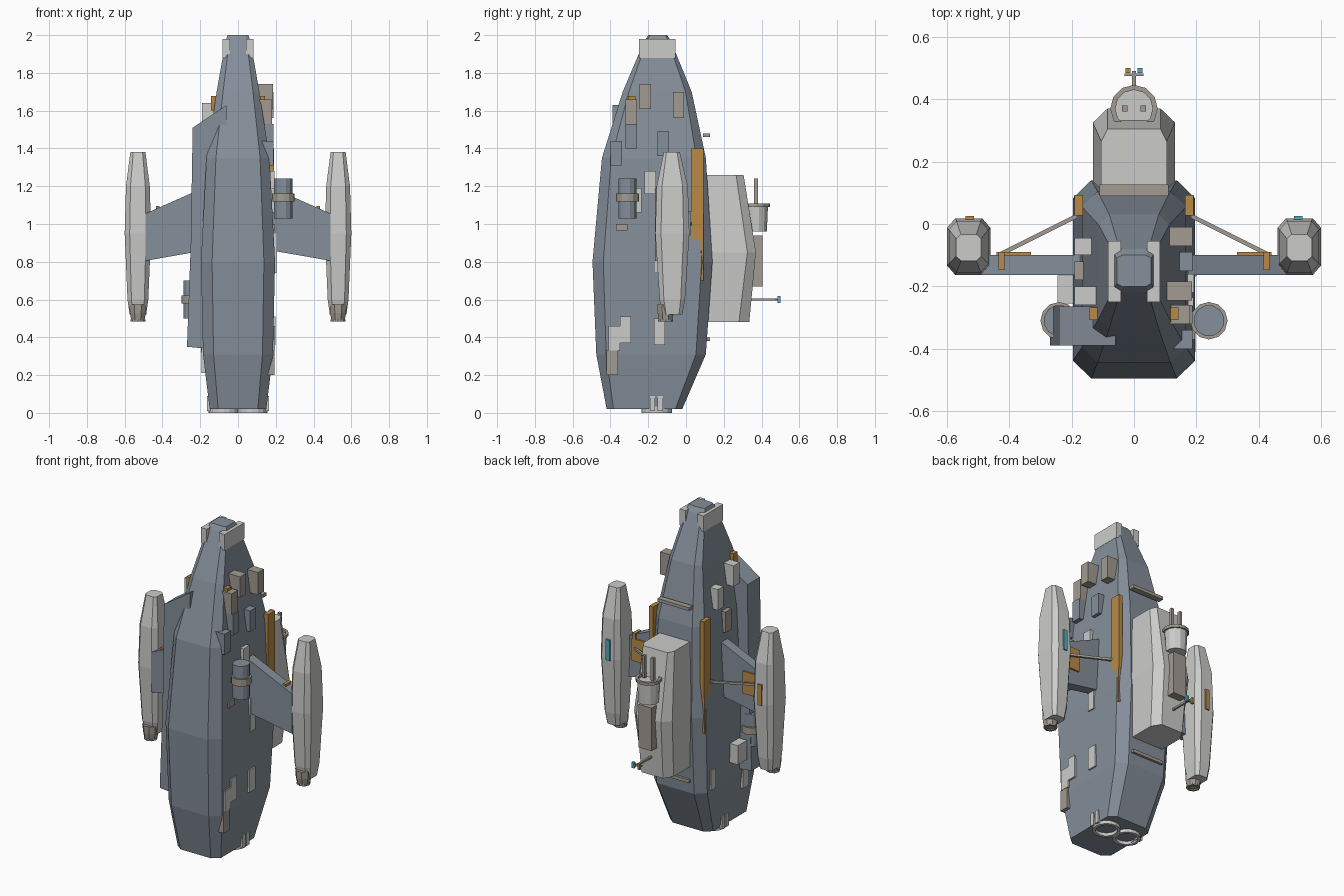
import bpy, bmesh, math
from mathutils import Vector

if "Cube" in bpy.data.objects:
    bpy.data.objects.remove(bpy.data.objects["Cube"])


def material(name, rgb):
    m = bpy.data.materials.new(name)
    m.diffuse_color = (*rgb, 1)
    m.use_nodes = True
    m.node_tree.nodes["Principled BSDF"].inputs["Base Color"].default_value = m.diffuse_color
    return m


HULL = material("blue_grey", (0.235, 0.275, 0.325))
LIGHT = material("light_grey", (0.60, 0.60, 0.59))
TAN = material("warm_grey", (0.36, 0.33, 0.285))
ORANGE = material("ochre", (0.48, 0.255, 0.06))
TEAL = material("teal", (0.09, 0.42, 0.50))


def finish(name, bm, mat):
    bmesh.ops.recalc_face_normals(bm, faces=bm.faces)
    me = bpy.data.meshes.new(name)
    bm.to_mesh(me)
    bm.free()
    me.materials.append(mat)
    ob = bpy.data.objects.new(name, me)
    bpy.context.collection.objects.link(ob)
    return ob


def loft(name, rings, mat):
    """Skin a list of equal-length closed rings and cap both ends."""
    bm = bmesh.new()
    vr = [[bm.verts.new(p) for p in r] for r in rings]
    n = len(vr[0])
    for a, b in zip(vr, vr[1:]):
        for i in range(n):
            j = (i + 1) % n
            bm.faces.new((a[i], a[j], b[j], b[i]))
    bm.faces.new(vr[0])
    bm.faces.new(vr[-1])
    return finish(name, bm, mat)


def octagon(z, hx, y0, y1, cx=0, fx=0.7, fy=0.09):
    """Chamfered rectangle section."""
    d = (y1 - y0) * fy
    w = hx * fx
    pts = [(-w, y0), (w, y0), (hx, y0 + d), (hx, y1 - d),
           (w, y1), (-w, y1), (-hx, y1 - d), (-hx, y0 + d)]
    return [(cx + x, y, z) for x, y in pts]


def box(name, x, y, z, mat):
    ring = lambda h: [(x[0], y[0], h), (x[1], y[0], h), (x[1], y[1], h), (x[0], y[1], h)]
    return loft(name, [ring(z[0]), ring(z[1])], mat)


def prism(name, x, y, profile, mat, n=12):
    """Turned part on a vertical axis, profile of (radius, z)."""
    rings = [[(x + r * math.cos(math.tau * (i + .5) / n), y + r * math.sin(math.tau * (i + .5) / n), z)
              for i in range(n)] for r, z in profile]
    return loft(name, rings, mat)


def ring(name, x, y, ro, ri, z0, z1, mat, n=12):
    """Open tube with thickness."""
    bm = bmesh.new()
    prof = [(ro, z0), (ro, z1), (ri, z1), (ri, z0)]
    vs = [[bm.verts.new((x + r * math.cos(math.tau * i / n), y + r * math.sin(math.tau * i / n), z))
           for r, z in prof] for i in range(n)]
    for i in range(n):
        a, b = vs[i], vs[(i + 1) % n]
        for k in range(4):
            bm.faces.new((a[k], b[k], b[(k + 1) % 4], a[(k + 1) % 4]))
    return finish(name, bm, mat)


def rod(name, p, q, r, mat):
    """Square rod between two points."""
    p, q = Vector(p), Vector(q)
    d = (q - p).normalized()
    u = d.cross(Vector((0, 0, 1))).normalized() * r
    v = d.cross(u).normalized() * r
    return loft(name, [[c + u + v, c + u - v, c - u - v, c - u + v] for c in (p, q)], mat)


# Main hull: z, half width, front y, back y
HULL_RINGS = [(0.02, .15, -.42, -.02), (.31, .185, -.475, .105), (.8, .196, -.495, .14),
              (1.35, .167, -.445, .105), (1.7, .113, -.335, .03), (1.9, .078, -.25, -.052),
              (1.97, .066, -.22, -.08), (2.0, .055, -.2, -.1)]
loft("main_hull", [octagon(*r) for r in HULL_RINGS], HULL)


def hull_x(z):
    for a, b in zip(HULL_RINGS, HULL_RINGS[1:]):
        if a[0] <= z <= b[0]:
            return a[1] + (b[1] - a[1]) * (z - a[0]) / (b[0] - a[0])
    return .15


# Rear module with chamfered back edges: z, half width, shoulder y, back half width, back y
loft("rear_module", [[(-h, .08, z), (h, .08, z), (h, s, z), (c, b, z), (-c, b, z), (-h, s, z)]
                     for z, h, s, c, b in [(.48, .11, .28, .075, .335), (.85, .132, .325, .085, .37),
                                           (1.26, .105, .265, .085, .305)]], LIGHT)
prism("rear_drum", 0, .37, [(.06, .96), (.066, 1.09)], LIGHT)
ring("rear_drum_rim", 0, .37, .076, .06, 1.09, 1.108, TAN)
box("rear_pack", (-.045, .045), (.33, .405), (.67, .94), TAN)
rod("antenna", (0, .32, .6), (0, .49, .6), .006, TAN)
rod("antenna_bar", (-.03, .478, .6), (.03, .478, .6), .004, TAN)
for z in (.39, 1.47):
    box("cross_bar", (-.11, .11), (.09, .126), (z - .01, z + .01), TAN)

# Side panel slab on the left flank
slab = [(-.06, 1.63), (-.24, 1.51), (-.25, .9), (-.27, .35), (-.06, .33)]
loft("flank_slab", [[(x, y, z) for x, z in slab] for y in (-.39, -.265)], HULL)

# Canisters with bands
for x, z0, z1, b in ((.24, 1.03, 1.24, 1.14), (-.24, .5, .7, .6)):
    prism("canister", x, -.31, [(.05, z0), (.05, z1)], HULL)
    ring("canister_band", x, -.31, .06, .045, b - .022, b + .022, TAN)

# Mirrored parts
for s in (-1, 1):
    def sbox(name, x, y, z, mat):
        return box(name, sorted((s * x[0], s * x[1])), y, z, mat)

    # Nacelle and nozzle
    nac = [(.52, .044, -.122, -.02), (.6, .055, -.14, -.005), (.95, .07, -.163, .018),
           (1.2, .063, -.155, .01), (1.38, .04, -.118, -.033)]
    loft("nacelle", [octagon(*r, cx=s * .53, fx=.62, fy=.17) for r in nac], LIGHT)
    prism("nozzle", s * .53, -.108, [(.038, .49), (.046, .53), (.048, .575)], TAN, 8)
    ring("nozzle_lip", s * .53, -.108, .04, .028, .483, .495, TAN, 8)
    sbox("nacelle_marker", (.513, .54), (.01, .025), (.94, 1.07), TEAL if s > 0 else ORANGE)

    # Wing, its fittings and brace
    wing = [(.12, .87), (.12, 1.22), (.49, 1.055), (.49, .805)]
    loft("wing", [[(s * x, y, z) for x, z in wing] for y in (-.163, -.1)], HULL)
    sbox("wing_plate", (.33, .44), (-.102, -.09), (.92, 1.06), ORANGE)
    sbox("wing_clamp", (.415, .435), (-.148, -.09), (1.0, 1.095), ORANGE)
    rod("wing_brace", (s * .175, .03, 1.0), (s * .425, -.095, 1.0), .007, TAN)

    # Rails along the back corners
    sbox("rail", (.163, .19), (.027, .093), (.92, 1.4), ORANGE)
    sbox("rail_tail", (.165, .192), (.076, .092), (.7, .92), ORANGE)

    # Nose cheeks
    sbox("nose_cheek", (.042, .083), (-.25, -.055), (1.88, 1.98), LIGHT)

    # Engine rings and side clips
    ring("engine_ring", s * .075, -.155, .08, .062, 0, .035, LIGHT, 16)
    for y in (-.19, -.15):
        sbox("engine_clip", (.13, .165), (y, y + .027), (.01, .09), LIGHT)

    # Drum tubes, antenna tips, upper lamps
    sbox("drum_tube", (.021, .039), (.36, .38), (1.1, 1.24), TAN)
    sbox("antenna_tip", (.012, .028), (.484, .5), (.582, .618), TEAL if s > 0 else ORANGE)
    sbox("upper_lamp", (.1, .142), (-.307, -.267), (1.6, 1.677), ORANGE)

# Flank boxes: side, y start, y width, z start, z end, outer x (0 = just proud of hull), colour
FLANK = [(1, -.245, .06, 1.61, 1.74, .186, TAN), (1, -.07, .06, 1.56, 1.70, .187, TAN),
         (1, -.32, .06, 1.53, 1.66, .18, TAN), (1, -.32, .06, 1.40, 1.53, .188, HULL),
         (1, -.40, .06, 1.31, 1.44, .188, HULL), (1, -.15, .06, 1.36, 1.49, .188, HULL),
         (1, -.22, .06, 1.16, 1.28, .192, LIGHT), (1, -.265, .03, 1.06, 1.19, 0, LIGHT),
         (1, -.37, .06, .965, 1.0, 0, TAN), (1, -.165, .05, .74, .95, 0, LIGHT),
         (1, -.35, .06, .37, .51, 0, LIGHT), (1, -.41, .06, .33, .46, 0, LIGHT),
         (1, -.42, .06, .2, .33, 0, TAN), (1, -.17, .06, .36, .5, 0, LIGHT),
         (-1, -.1, .055, 1.42, 1.55, .19, LIGHT), (-1, -.18, .06, 1.25, 1.38, .19, TAN),
         (-1, -.26, .06, 1.51, 1.64, .19, LIGHT), (-1, -.255, .09, .42, .54, .245, LIGHT),
         (-1, -.35, .06, .21, .35, 0, LIGHT), (-1, -.02, .05, .32, .44, 0, LIGHT)]
for s, y, w, z0, z1, out, mat in FLANK:
    out = out or max(hull_x(z0), hull_x(z1)) + .008
    inner = min(hull_x(z0), hull_x(z1)) - .03
    box("flank_box", sorted((s * inner, s * out)), (y, y + w), (z0, z1), mat)
